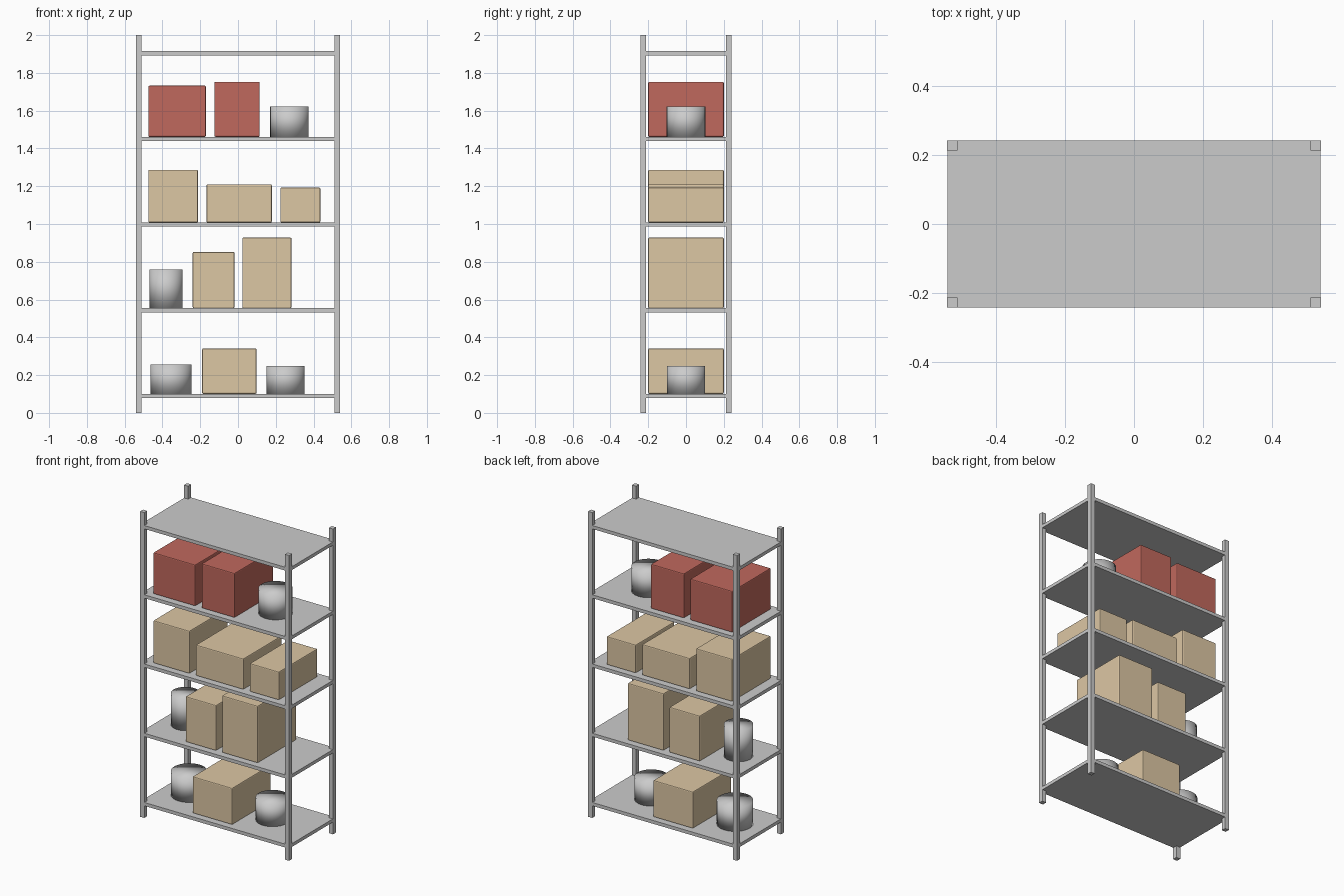
import bpy

if "Cube" in bpy.data.objects:
    bpy.data.objects.remove(bpy.data.objects["Cube"])

SHELF_Z = [0.09 + 0.4535 * i for i in range(5)]
T = 0.022  # shelf thickness


def material(name, rgb):
    m = bpy.data.materials.new(name)
    m.diffuse_color = (*rgb, 1)
    m.use_nodes = True
    m.node_tree.nodes["Principled BSDF"].inputs["Base Color"].default_value = m.diffuse_color
    return m


tan = material("cardboard", (0.72, 0.57, 0.37))
red = material("red_card", (0.53, 0.14, 0.11))


def box(name, x0, x1, y0, y1, z0, z1, mat=None, bevel=0.0):
    bpy.ops.mesh.primitive_cube_add(
        size=1, location=((x0 + x1) / 2, (y0 + y1) / 2, (z0 + z1) / 2))
    o = bpy.context.object
    o.name = name
    o.scale = (x1 - x0, y1 - y0, z1 - z0)
    bpy.ops.object.transform_apply(location=False, rotation=False, scale=True)
    if mat:
        o.data.materials.append(mat)
    if bevel:
        b = o.modifiers.new("bevel", "BEVEL")
        b.width = bevel
        b.segments = 2
    return o


def drum(name, x0, x1, z0, z1):
    bpy.ops.mesh.primitive_cylinder_add(
        vertices=32, radius=(x1 - x0) / 2, depth=z1 - z0,
        location=((x0 + x1) / 2, 0, (z0 + z1) / 2))
    bpy.context.object.name = name
    bpy.ops.object.shade_smooth()


# corner posts
for sx, side in ((-1, "left"), (1, "right")):
    for sy, face in ((-1, "front"), (1, "back")):
        cx, cy, h = sx * 0.525, sy * 0.227, 0.015
        box(f"{face}_{side}_post", cx - h, cx + h, cy - h, cy + h, 0, 2)

# shelves, a hair inside the outer post faces
for i, z in enumerate(SHELF_Z):
    box(f"shelf_{i + 1}", -0.539, 0.539, -0.241, 0.241, z - T / 2, z + T / 2)

# cartons: shelf index, left, right, top height, material
cartons = [
    (0, -0.19, 0.098, 0.341, tan),
    (1, -0.24, -0.019, 0.852, tan), (1, 0.023, 0.283, 0.928, tan),
    (2, -0.475, -0.212, 1.287, tan), (2, -0.167, 0.179, 1.21, tan),
    (2, 0.224, 0.436, 1.193, tan),
    (3, -0.475, -0.17, 1.732, red), (3, -0.125, 0.115, 1.753, red),
]
for n, (s, x0, x1, top, mat) in enumerate(cartons):
    box(f"carton_{n + 1}", x0, x1, -0.2, 0.2, SHELF_Z[s] + T / 2, top, mat, 0.006)

# round tins: shelf index, left, right, top height
tins = [
    (0, -0.463, -0.246, 0.257), (0, 0.15, 0.352, 0.248),
    (1, -0.468, -0.293, 0.76), (3, 0.17, 0.374, 1.622),
]
for n, (s, x0, x1, top) in enumerate(tins):
    drum(f"tin_{n + 1}", x0, x1, SHELF_Z[s] + T / 2, top)
